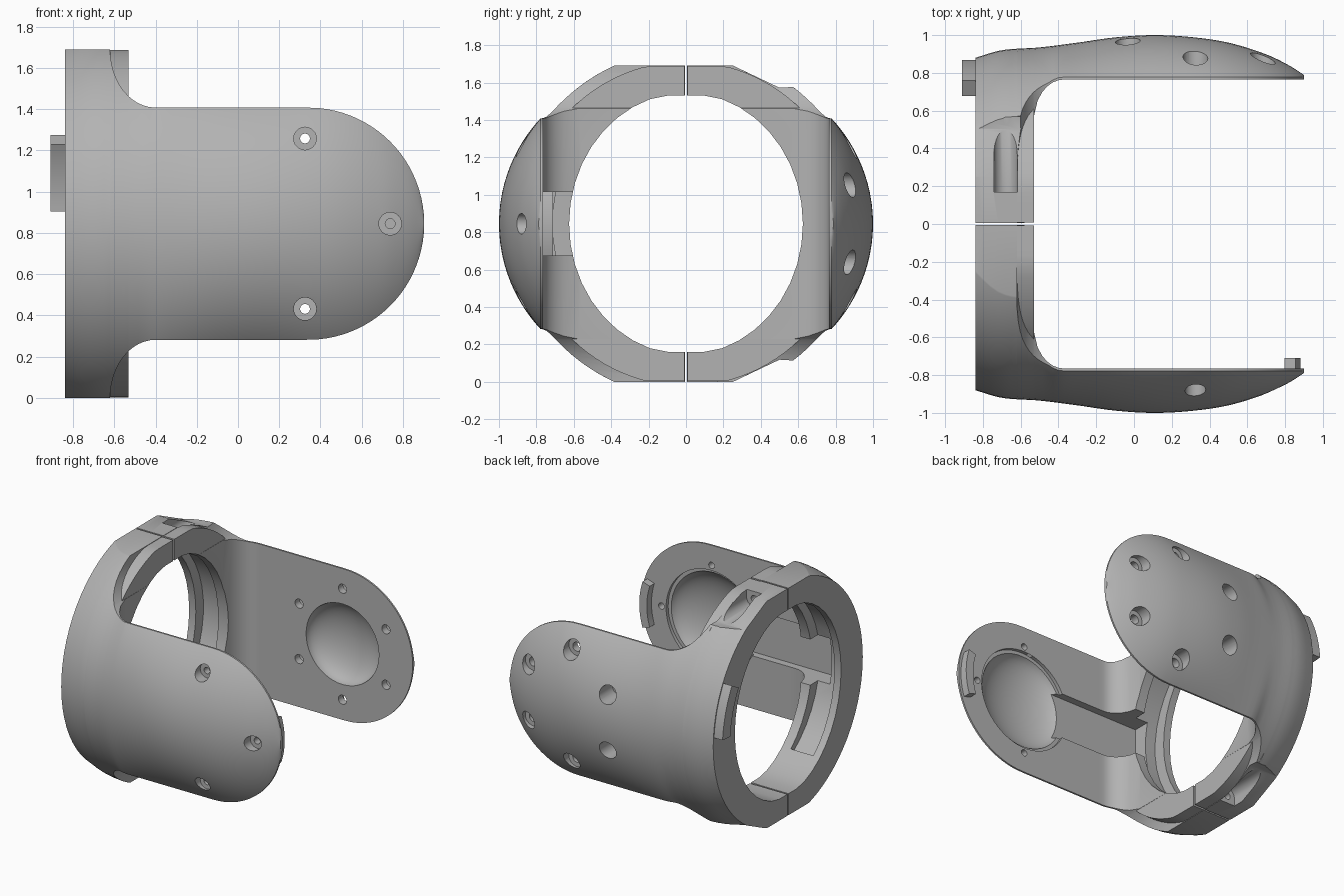
import bpy, bmesh
from math import sin, cos, pi, sqrt, radians

if "Cube" in bpy.data.objects:
    bpy.data.objects.remove(bpy.data.objects["Cube"])

grey = bpy.data.materials.new("satin grey")
grey.use_nodes = True
grey.diffuse_color = (0.45, 0.45, 0.45, 1)
grey.node_tree.nodes["Principled BSDF"].inputs["Base Color"].default_value = grey.diffuse_color

ZC = 0.845          # height of the ring axis
TIP = 0.34          # centre of the rounded arm end
HUB = 0.325         # centre of the screw circle
PITCH = 0.413       # radius of the screw circle
INNER = 0.765       # inside plane of the arms


def make(name, bm):
    bmesh.ops.recalc_face_normals(bm, faces=bm.faces)
    mesh = bpy.data.meshes.new(name)
    bm.to_mesh(mesh)
    bm.free()
    mesh.materials.append(grey)
    ob = bpy.data.objects.new(name, mesh)
    bpy.context.collection.objects.link(ob)
    return ob


def loft(name, rings):
    bm = bmesh.new()
    rows = [[bm.verts.new(p) for p in ring] for ring in rings]
    n = len(rows[0])
    for a, b in zip(rows, rows[1:]):
        for i in range(n):
            j = (i + 1) % n
            bm.faces.new((a[i], a[j], b[j], b[i]))
    bm.faces.new(rows[0])
    bm.faces.new(rows[-1])
    return make(name, bm)


def prism(name, pts, axis, lo, hi):
    # Extrude a flat outline along x (outline is y, z) or y (outline is x, z)
    place = (lambda p, d: (d, p[0], p[1])) if axis == "x" else (lambda p, d: (p[0], d, p[1]))
    return loft(name, [[place(p, d) for p in pts] for d in (lo, hi)])


def arc(cx, cz, rx, rz, a0=0, a1=360, n=48, closed=True):
    steps = n if closed else n - 1
    return [(cx + rx * cos(radians(a0 + (a1 - a0) * i / steps)),
             cz + rz * sin(radians(a0 + (a1 - a0) * i / steps))) for i in range(n)]


def sector(cx, r0, r1, a0, a1):
    outer = arc(cx, ZC, r1, r1, a0, a1, 14, False)
    return outer + arc(cx, ZC, r0, r0, a1, a0, 14, False)


def rect(a0, a1, b0, b1):
    return [(a0, b0), (a1, b0), (a1, b1), (a0, b1)]


def dish(s, radius, depth):
    # Domed cutter sunk into the inside face of an arm
    levels = [(radius, -0.06)]
    levels += [(radius * cos(radians(a)), depth * sin(radians(a))) for a in range(0, 89, 8)]
    return loft("dish_cutter", [[(x, s * (INNER + d), z) for x, z in arc(HUB, ZC, r, r)]
                                for r, d in levels])


def boolean(ob, other, op="DIFFERENCE"):
    mod = ob.modifiers.new("cut", "BOOLEAN")
    mod.operation, mod.object, mod.solver = op, other, "EXACT"
    bpy.context.view_layer.objects.active = ob
    bpy.ops.object.modifier_apply(modifier=mod.name)
    bpy.data.objects.remove(other)


# Widest reach of the shell along its length
REACH = [(-0.84, 0.88), (-0.7, 0.92), (-0.5, 0.935), (-0.3, 0.96), (-0.1, 0.988), (0.1, 1.0),
         (0.3, 0.99), (0.5, 0.96), (0.7, 0.898), (0.82, 0.84), (0.905, 0.786)]


def reach(x):
    for i in range(len(REACH) - 1):
        (x0, y0), (x1, y1) = REACH[i], REACH[i + 1]
        if x <= x1:
            break
    before, after = REACH[max(i - 1, 0)], REACH[min(i + 2, len(REACH) - 1)]
    m0 = (y1 - before[1]) / (x1 - before[0]) * (x1 - x0)
    m1 = (after[1] - y0) / (after[0] - x0) * (x1 - x0)
    t = (x - x0) / (x1 - x0)
    return (y0 * (1 + 2 * t) * (1 - t) ** 2 + m0 * t * (1 - t) ** 2
            + y1 * t * t * (3 - 2 * t) + m1 * t * t * (t - 1))


def half_height(x):
    if x <= -0.62:
        return ZC
    if x < -0.4:
        return ZC - 0.282 * sqrt(max(0, 1 - ((x + 0.4) / 0.22) ** 2))
    if x <= TIP:
        return 0.563
    return sqrt(max(0.563 ** 2 - (x - TIP) ** 2, 0.0016))


def inside(x):
    if x <= -0.53:
        return 0.006
    if x < -0.37:
        return 0.55 + (INNER - 0.55) * sqrt(max(0, 1 - ((x + 0.37) / 0.16) ** 2))
    return INNER


def section(x, s):
    # One slice: flat inside, circular outside
    h, m = half_height(x), reach(x)
    e = max(min(sqrt(max(m * m - h * h, 0.01)), 0.778), inside(x) + 0.013)
    sag = max(m - e, 0.004)
    r = (h * h + sag * sag) / (2 * sag)
    zs = [-h * cos(pi * i / 32) for i in range(33)]
    outer = [(x, s * (e + sag - r + sqrt(max(r * r - z * z, 0))), ZC + z) for z in zs]
    return [(x, s * inside(x), ZC - h)] + outer + [(x, s * inside(x), ZC + h)]


stations = [-0.84, -0.8, -0.76, -0.72, -0.68, -0.65, -0.53, -0.529]
stations += [-0.4 - 0.22 * cos(pi / 2 * i / 12) for i in range(13)]
stations += [-0.37 + 0.74 * i / 18 for i in range(18)]
stations += [TIP + 0.563 * sin(radians(a)) for a in range(5, 87, 4)]
stations.sort()


def build_half(name, s):
    body = loft(name, [section(x, s) for x in stations])
    # Slimmer collar behind the swept edge
    collar = [(max(y, 0.008) * s, max(0.003, min(2 * ZC - 0.003, z)))
              for y, z in arc(0, ZC, 0.868, 0.868, -90, 90, 49, False)]
    boolean(body, prism("collar", collar, "x", -0.8, -0.53), "UNION")
    # Bore with an inner groove
    bore = [(y, max(0.16, min(1.53, z))) for y, z in arc(0, ZC, 0.625, 0.7, n=40)]
    boolean(body, prism("bore_cutter", bore, "x", -1, 0))
    groove = sector(0, 0.55, 0.715, -56, 56)
    boolean(body, prism("groove_cutter", [(s * y, z) for y, z in groove], "x", -0.785, -0.6))
    return body


def drill(body, s, angle, wide, pilot, seat):
    # Counterbored screw hole
    cx, cz = HUB + PITCH * cos(radians(angle)), ZC + PITCH * sin(radians(angle))
    boolean(body, prism("bore", arc(cx, cz, wide, wide, n=24), "y", s * seat, s * 1.1))
    boolean(body, prism("pilot", arc(cx, cz, pilot, pilot, n=16), "y", s * 0.7, s * 1.05))


# Front half: round recess with a cable channel and three screws
front = build_half("front_half", -1)
boolean(front, prism("recess", arc(HUB, ZC, 0.375, 0.375, n=64), "y", -0.7, -0.79))
boolean(front, dish(-1, 0.355, 0.15))
boolean(front, prism("channel", rect(-0.7, 0.1, ZC - 0.17, ZC + 0.17), "y", -0.5, -0.82))
for a in (-90, 0, 90):
    drill(front, -1, a, 0.055, 0.024, 0.83)

# Back half: shallow dish, six screws, flattened shoulders and clamp screw pockets
back = build_half("back_half", 1)
boolean(back, dish(1, 0.3, 0.14))
for a in range(-150, 181, 60):
    drill(back, 1, a, 0.066, 0.034, 0.82)
for side in (-1, 1):
    shoulder = [(0.25, 0.846), (0.5, 0.727), (0.57, 0.731), (0.7, 0.95), (0.25, 0.95)]
    boolean(back, prism("shoulder", [(y, ZC + side * z) for y, z in shoulder], "x", -1, -0.4))
    z = ZC + side * 0.79
    slot = arc(-0.68, z, 0.062, 0.062 * side, 180, 360, 16, False)
    slot += [(-0.618, z + side * 0.2), (-0.742, z + side * 0.2)]
    boolean(back, prism("pocket", slot, "y", 0.17, 0.9))
    boolean(back, prism("clamp_hole", arc(-0.68, z, 0.025, 0.025, n=16), "y", 0.05, 0.3))

# Stop lug on the front arm and key on the ring face
lug = prism("stop_lug", sector(HUB, 0.495, 0.557, -18, 18), "y", -0.78, -0.71)
key = prism("ring_key", sector(0, 0.78, 0.872, 4.3, 29.5), "x", -0.91, -0.82)

bpy.ops.object.select_all(action="DESELECT")
for ob in (front, back, lug, key):
    ob.select_set(True)
bpy.context.view_layer.objects.active = front
bpy.ops.object.shade_smooth_by_angle(angle=radians(30))
